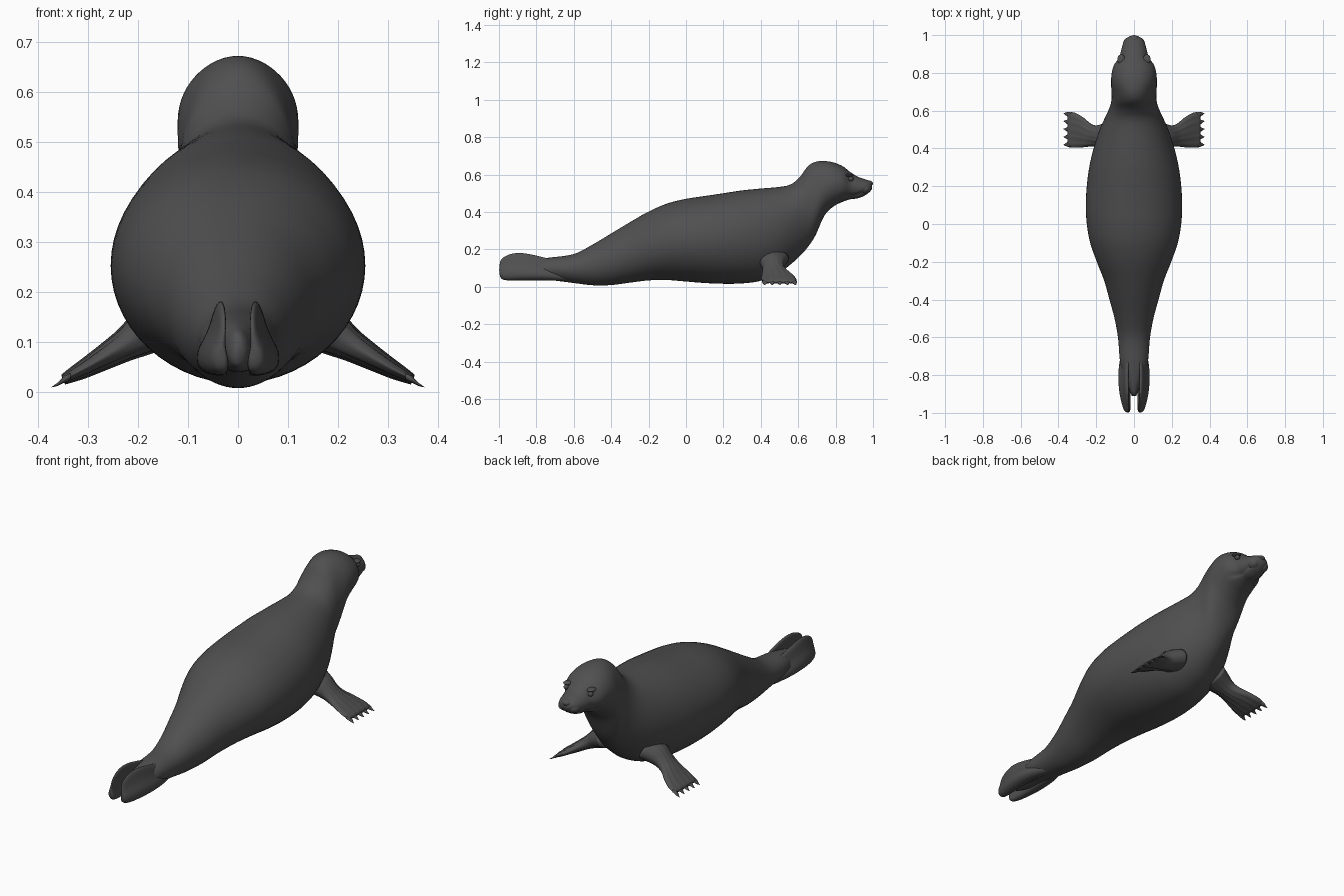
import bpy, bmesh, math
from mathutils import Vector

if "Cube" in bpy.data.objects:
    bpy.data.objects.remove(bpy.data.objects["Cube"])

grey = bpy.data.materials.new("dark grey skin")
grey.diffuse_color = (0.08, 0.08, 0.08, 1)
grey.use_nodes = True
grey.node_tree.nodes["Principled BSDF"].inputs["Base Color"].default_value = grey.diffuse_color


def curve(keys, t, col):
    """Smooth (Hermite) interpolation of column col of a key table."""
    n = len(keys)
    i = 0
    while i < n - 2 and t > keys[i + 1][0]:
        i += 1

    def slope(k):
        a, b = keys[max(k - 1, 0)], keys[min(k + 1, n - 1)]
        return (b[col] - a[col]) / (b[0] - a[0])
    a, b = keys[i], keys[i + 1]
    h = b[0] - a[0]
    u = (t - a[0]) / h
    return ((2*u**3 - 3*u*u + 1) * a[col] + (u**3 - 2*u*u + u) * h * slope(i)
            + (3*u*u - 2*u**3) * b[col] + (u**3 - u*u) * h * slope(i + 1))


def loft(name, rings, subsurf=0):
    """Skin closed rings of points and cap both ends."""
    bm = bmesh.new()
    vs = [[bm.verts.new(p) for p in r] for r in rings]
    n = len(vs[0])
    for a, b in zip(vs, vs[1:]):
        for j in range(n):
            bm.faces.new((a[j], a[(j + 1) % n], b[(j + 1) % n], b[j]))
    bm.faces.new(vs[0])
    bm.faces.new(vs[-1])
    return finish(name, bm, subsurf)


def finish(name, bm, subsurf=0):
    bmesh.ops.recalc_face_normals(bm, faces=bm.faces)
    me = bpy.data.meshes.new(name)
    bm.to_mesh(me)
    bm.free()
    for p in me.polygons:
        p.use_smooth = True
    me.materials.append(grey)
    ob = bpy.data.objects.new(name, me)
    bpy.context.collection.objects.link(ob)
    if subsurf:
        m = ob.modifiers.new("smooth", 'SUBSURF')
        m.levels = m.render_levels = subsurf
    return ob


def ellipsoid(name, loc, size):
    bm = bmesh.new()
    bmesh.ops.create_uvsphere(bm, u_segments=20, v_segments=12, radius=1)
    for v in bm.verts:
        v.co = Vector(loc) + Vector([c * s for c, s in zip(v.co, size)])
    return finish(name, bm)


# Body and head: y, top z, bottom z, half width
BACK = [(-.91, .115, .055, .012), (-.85, .135, .04, .035), (-.75, .153, .038, .07),
        (-.6, .175, .02, .085), (-.5, .225, .008, .103), (-.4, .285, .009, .13),
        (-.3, .345, .022, .158), (-.2, .402, .034, .197), (-.1, .445, .036, .232),
        (0, .47, .028, .25), (.1, .485, .02, .255), (.2, .5, .016, .25), (.3, .515, .018, .237),
        (.4, .525, .032, .214), (.5, .534, .075, .182), (.56, .547, .12, .155),
        (.61, .588, .165, .132), (.65, .643, .21, .12), (.69, .667, .27, .119),
        (.74, .672, .38, .121), (.79, .664, .43, .119), (.84, .643, .455, .107),
        (.88, .612, .468, .08), (.92, .588, .473, .068), (.96, .574, .49, .056),
        (.985, .563, .51, .038), (1, .545, .53, .012)]
rings, y, N = [], -.91, 56
while y < 1.0001:
    y = min(y, 1)
    top, bot, w = (curve(BACK, y, c) for c in (1, 2, 3))
    zc, h = (top + bot) / 2, (top - bot) / 2
    ring = []
    for j in range(N):
        a = 2 * math.pi * j / N
        x, z = w * math.cos(a), zc + h * math.sin(a)
        # mouth crease along the snout
        if .82 < y < .985:
            d = (z - (.488 + .35 * max(0, y - .9))) / .007
            x *= 1 - .14 * math.exp(-d * d) * min(1, (y - .82) / .03)
        # eye sockets
        d = ((y - .885) / .022) ** 2 + ((z - .575) / .022) ** 2
        x *= 1 - .1 * math.exp(-d)
        ring.append((x, y, z))
    rings.append(ring)
    y += .01 if y > .55 else .025
loft("body", rings)

# Front flipper: x, rear y, front y, centre z, half thickness
FRONT = [(.12, .38, .55, .15, .05), (.17, .395, .53, .13, .045), (.2, .408, .522, .112, .037),
         (.23, .41, .532, .092, .028), (.27, .406, .565, .068, .021),
         (.31, .404, .588, .045, .015), (.335, .406, .592, .032, .011), (.35, .412, .586, .024, .008)]
# Hind flipper cross-section (x, z), cupped towards the middle
HIND = [(.035, .187), (.05, .178), (.062, .125), (.086, .09), (.088, .052), (.062, .032),
        (.024, .032), (.018, .06), (.032, .095), (.032, .135), (.028, .17)]
# y, x scale, z scale, x shift, z shift
SPREAD = [(-.6, .5, .6, 0, .005), (-.7, .85, .72, 0, .01), (-.78, .98, .86, 0, .005),
          (-.87, .95, 1, 0, 0), (-.93, .8, .98, .002, 0), (-.97, .62, .86, .006, .006),
          (-1, .45, .62, .01, .025)]

for side, s in (("left", -1), ("right", 1)):
    rings = []
    for k in range(24):
        x = .12 + .23 * k / 23
        y0, y1, zc, t = (curve(FRONT, x, c) for c in (1, 2, 3, 4))
        ring = []
        for j in range(40):
            a = 2 * math.pi * j / 40
            # ribs of the toes grow towards the tip
            rib = 1 + .25 * k / 23 * math.cos(math.cos(a) * 5 * math.pi)
            ring.append((s * (x + .4 * t * math.sin(a)), (y0 + y1) / 2 + (y1 - y0) / 2 * math.cos(a),
                         zc + t * math.sin(a) * rib))
        rings.append(ring)
    loft(side + "_front_flipper", rings)

    # Claws along the flipper tip
    for i in range(5):
        yc = .423 + .038 * i
        rings = []
        for x, r, z in ((.335, .018, .031), (.35, .014, .023), (.362, .007, .014), (.373, .001, .009)):
            rings.append([(s * x, yc + (x - .335) * (.1 * i - .1) + r * math.cos(a * math.pi / 4),
                           z + .45 * r * math.sin(a * math.pi / 4)) for a in range(8)])
        loft(side + "_claw_%d" % (i + 1), rings)

    # Hind flipper
    loft(side + "_hind_flipper",
         [[(s * (x * sx + dx), y, z * sz + dz) for x, z in HIND] for y, sx, sz, dx, dz in SPREAD], 2)

    # Eye, brow and nostril pad
    ellipsoid(side + "_eye", (s * .07, .882, .577), (.012, .014, .012))
    ellipsoid(side + "_brow", (s * .068, .872, .596), (.02, .026, .008))
    ellipsoid(side + "_whisker_pad", (s * .026, .953, .525), (.032, .036, .028))

ellipsoid("nose", (0, .975, .552), (.026, .025, .017))
